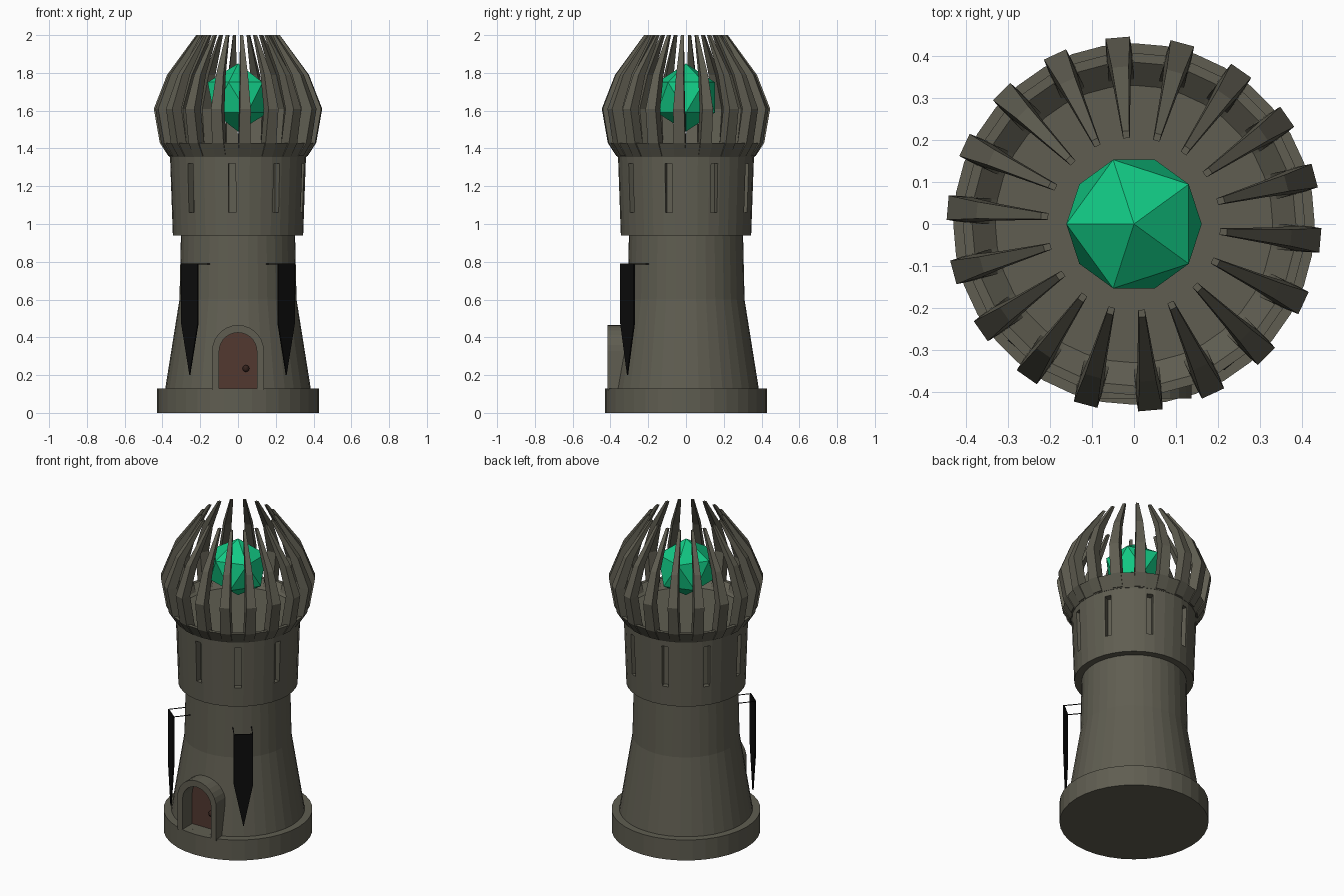
import bpy, bmesh, math
from mathutils import Vector, Matrix

if "Cube" in bpy.data.objects:
    bpy.data.objects.remove(bpy.data.objects["Cube"])


def material(name, rgb):
    m = bpy.data.materials.new(name)
    m.diffuse_color = (*rgb, 1)
    m.use_nodes = True
    m.node_tree.nodes["Principled BSDF"].inputs["Base Color"].default_value = m.diffuse_color
    return m


STONE = material("grey stone", (0.115, 0.110, 0.082))
WOOD = material("brown wood", (0.085, 0.040, 0.030))
IRON = material("dark knob", (0.035, 0.016, 0.012))
CLOTH = material("black cloth", (0.004, 0.004, 0.004))
GEM = material("green crystal", (0.006, 0.58, 0.23))


def finish(name, bm, mat):
    bmesh.ops.recalc_face_normals(bm, faces=bm.faces)
    me = bpy.data.meshes.new(name)
    bm.to_mesh(me)
    bm.free()
    me.materials.append(mat)
    ob = bpy.data.objects.new(name, me)
    bpy.context.collection.objects.link(ob)
    return ob


def lathe(name, profile, mat, sides=36):
    """Revolve (radius, z) points; both ends are capped flat."""
    bm = bmesh.new()
    rings = []
    for r, z in profile:
        rings.append([bm.verts.new((r * math.cos(2 * math.pi * i / sides),
                                    r * math.sin(2 * math.pi * i / sides), z))
                      for i in range(sides)])
    for a, b in zip(rings, rings[1:]):
        for i in range(sides):
            j = (i + 1) % sides
            bm.faces.new((a[i], a[j], b[j], b[i]))
    bm.faces.new(rings[0])
    bm.faces.new(rings[-1])
    return finish(name, bm, mat)


def prism(name, outline, y0, y1, mat):
    """Extrude an (x, z) outline from y0 to y1."""
    bm = bmesh.new()
    a = [bm.verts.new((x, y0, z)) for x, z in outline]
    b = [bm.verts.new((x, y1, z)) for x, z in outline]
    bm.faces.new(a)
    bm.faces.new(b)
    n = len(a)
    for i in range(n):
        bm.faces.new((a[i], a[(i + 1) % n], b[(i + 1) % n], b[i]))
    return finish(name, bm, mat)


def add_box(bm, x0, x1, y0, y1, z0, z1, angle=0):
    """Box with x pointing outward, turned about the tower axis."""
    mat = (Matrix.Rotation(angle, 4, 'Z')
           @ Matrix.Translation(((x0 + x1) / 2, (y0 + y1) / 2, (z0 + z1) / 2))
           @ Matrix.Diagonal((x1 - x0, y1 - y0, z1 - z0, 1)))
    bmesh.ops.create_cube(bm, size=1, matrix=mat)


def cut(ob, cutter):
    mod = ob.modifiers.new("cut", 'BOOLEAN')
    mod.operation = 'DIFFERENCE'
    mod.solver = 'EXACT'
    mod.object = cutter
    bpy.context.view_layer.objects.active = ob
    bpy.ops.object.modifier_apply(modifier=mod.name)
    bpy.data.objects.remove(cutter)


def arch(r, z0, zc, steps=14):
    pts = [(r, z0)]
    pts += [(r * math.cos(math.pi * i / steps), zc + r * math.sin(math.pi * i / steps))
            for i in range(steps + 1)]
    return pts + [(-r, z0)]


# Plinth and flared shaft
lathe("plinth", [(0.43, 0), (0.43, 0.13)], STONE)
shaft = lathe("shaft", [(0.39, 0.12), (0.385, 0.13), (0.31, 0.60), (0.302, 0.95)], STONE)
cut(shaft, prism("door_cutter", arch(0.1, 0.1301, 0.325), -0.5, -0.31, STONE))

# Doorway: stone arch, recessed door, knob
prism("door_frame", arch(0.137, 0.12, 0.328) + arch(0.1, 0.12, 0.325)[::-1],
      -0.415, -0.28, STONE)
prism("door", arch(0.101, 0.128, 0.325), -0.318, -0.305, WOOD)
bm = bmesh.new()
bmesh.ops.create_uvsphere(bm, u_segments=12, v_segments=8, radius=0.018,
                          matrix=Matrix.Translation((0.042, -0.328, 0.235)))
finish("door_knob", bm, IRON)

# Upper drum with nine recessed slits
drum = lathe("upper_drum", [(0.345, 0.94), (0.36, 1.36)], STONE)
bm = bmesh.new()
for k in range(9):
    add_box(bm, 0.315, 0.40, -0.019, 0.019, 1.06, 1.32, math.radians(-95 + 40 * k))
cut(drum, finish("slit_cutter", bm, STONE))

# Shallow dish at the top of the drum
lathe("crown_dish", [(0.362, 1.355), (0.407, 1.43), (0.385, 1.43), (0.33, 1.385)], STONE)

# Eighteen curved ribs: outer radius, inner radius, half width, height
RIB = [(0.368, 0.33, 0.030, 1.36), (0.413, 0.355, 0.031, 1.43),
       (0.445, 0.385, 0.029, 1.61), (0.375, 0.325, 0.020, 1.79),
       (0.222, 0.205, 0.008, 2.0)]
bm = bmesh.new()
for k in range(18):
    rot = Matrix.Rotation(math.radians(-5 + 20 * k), 3, 'Z')
    rings = [[bm.verts.new(rot @ Vector(p)) for p in
              ((ro, -w, z), (ro, w, z), (ri, w, z), (ri, -w, z))]
             for ro, ri, w, z in RIB]
    for a, b in zip(rings, rings[1:]):
        for i in range(4):
            j = (i + 1) % 4
            bm.faces.new((a[i], a[j], b[j], b[i]))
    bm.faces.new(rings[0])
    bm.faces.new(rings[-1])
finish("crown_ribs", bm, STONE)

# Floating crystal
bm = bmesh.new()
bmesh.ops.create_icosphere(bm, subdivisions=1, radius=0.18,
                           matrix=Matrix.Translation((0, 0, 1.67)) @ Matrix.Rotation(math.pi, 4, 'Z'))
finish("crystal", bm, GEM)

# Two pointed banners hung from thin rods
for side, deg in (("left", -129.5), ("right", -50.5)):
    turn = math.radians(deg)
    flag = prism(side + "_banner", [(-0.056, 0.79), (0.056, 0.79), (0.056, 0.47),
                                    (0, 0.20), (-0.056, 0.47)], -0.405, -0.397, CLOTH)
    flag.rotation_euler.z = turn + math.pi / 2
    bm = bmesh.new()
    for y in (-0.054, 0.054):
        add_box(bm, 0.295, 0.402, y - 0.002, y + 0.002, 0.786, 0.790, turn)
    finish(side + "_banner_rods", bm, CLOTH)
